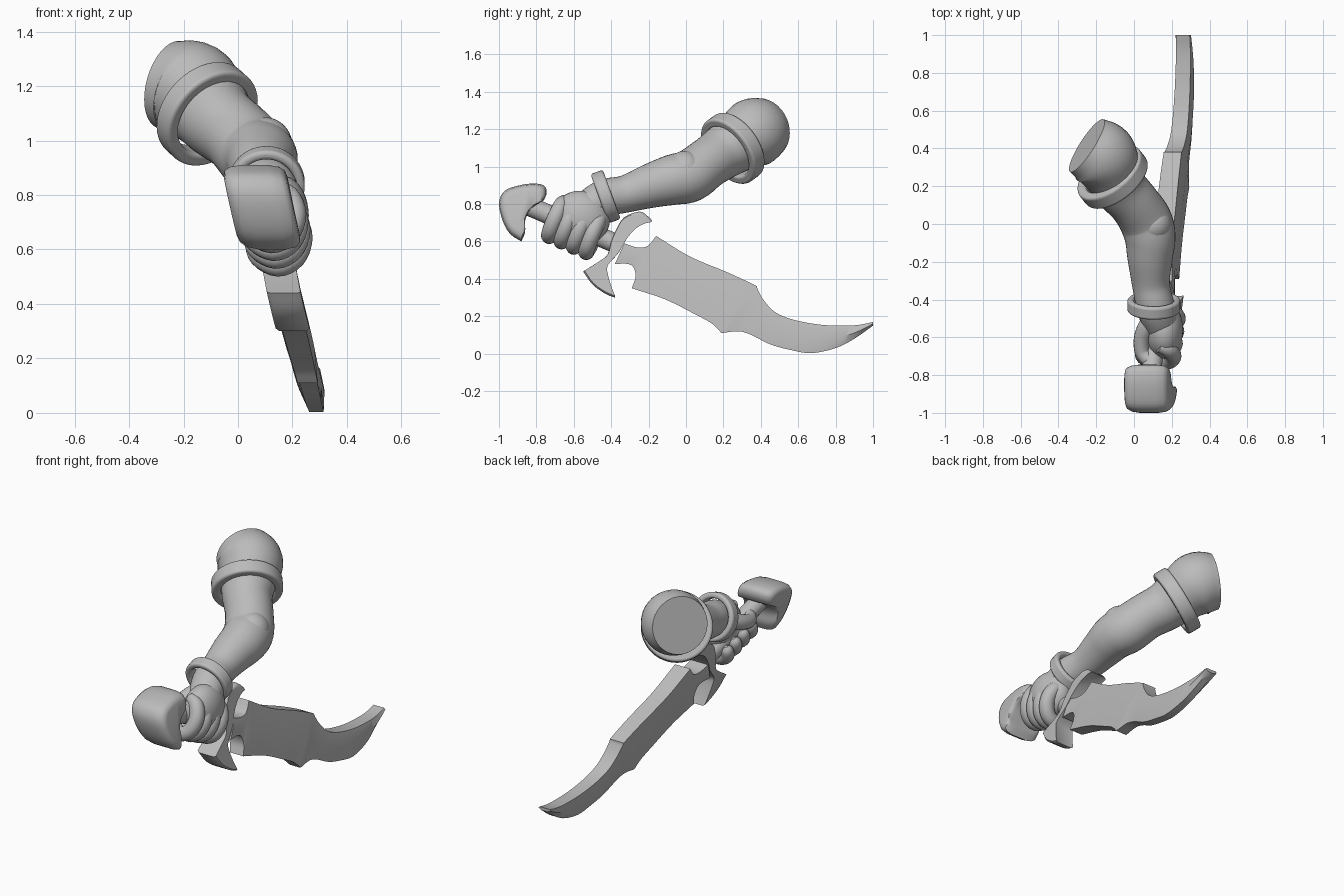
import bpy, bmesh
from math import sin, cos, pi, radians
from mathutils import Vector

cube = bpy.data.objects.get("Cube")
if cube:
    bpy.data.objects.remove(cube, do_unlink=True)

CM = 0.01
UP = Vector((0, 0, 1))

clay = bpy.data.materials.new("clay_grey")
clay.use_nodes = True
clay.diffuse_color = (0.5, 0.5, 0.5, 1)
clay.node_tree.nodes["Principled BSDF"].inputs["Base Color"].default_value = clay.diffuse_color


def finish(name, bm, bevel=0, angle=40):
    """Turn a bmesh into a shaded object, optionally with rounded edges."""
    bmesh.ops.recalc_face_normals(bm, faces=bm.faces)
    mesh = bpy.data.meshes.new(name)
    bm.to_mesh(mesh)
    bm.free()
    mesh.materials.append(clay)
    obj = bpy.data.objects.new(name, mesh)
    bpy.context.collection.objects.link(obj)
    bpy.ops.object.select_all(action='DESELECT')
    obj.select_set(True)
    bpy.context.view_layer.objects.active = obj
    bpy.ops.object.shade_smooth_by_angle(angle=radians(angle))
    if bevel:
        mod = obj.modifiers.new("rounding", 'BEVEL')
        mod.width = bevel
        mod.segments = 4
        mod.limit_method = 'ANGLE'
        mod.angle_limit = radians(40)
    return obj


def sword_point(y, z, off=0.0):
    """Point in the leaning plane of the sword."""
    return Vector((0.276 - 0.22 * z + 0.02 * y + off, y, z))


def smooth_path(points, steps):
    """Catmull-Rom curve through points of any dimension."""
    ext = [points[0] * 2 - points[1]] + points + [points[-1] * 2 - points[-2]]
    out = []
    for a, b, c, d in zip(ext, ext[1:], ext[2:], ext[3:]):
        for k in range(steps):
            t = k / steps
            out.append((b * 2 + (c - a) * t + (a * 2 - b * 5 + c * 4 - d) * t * t
                        + (b * 3 - a - c * 3 + d) * t ** 3) / 2)
    return out + [points[-1]]


def loft(bm, rings):
    """Skin closed rings of points and cap both ends."""
    rows = [[bm.verts.new(p) for p in ring] for ring in rings]
    n = len(rows[0])
    for a, b in zip(rows, rows[1:]):
        for i in range(n):
            j = (i + 1) % n
            bm.faces.new((a[i], a[j], b[j], b[i]))
    bm.faces.new(rows[0])
    bm.faces.new(rows[-1])


def tube(name, sections, ref=UP, steps=5, sides=24, bevel=0):
    """Round limb through sections of (x, y, z, radius)."""
    path = smooth_path([Vector(s) for s in sections], steps)
    rings = []
    for i, p in enumerate(path):
        ahead, behind = path[min(i + 1, len(path) - 1)], path[max(i - 1, 0)]
        tangent = (ahead - behind).to_3d().normalized()
        u = tangent.cross(ref).normalized()
        v = tangent.cross(u)
        rings.append([p.to_3d() + (u * cos(a) + v * sin(a)) * p.w
                      for a in (2 * pi * k / sides for k in range(sides))])
    bm = bmesh.new()
    loft(bm, rings)
    return finish(name, bm, bevel)


def slab(name, corners, layers):
    """Curved side profile stacked across the sword plane in (offset, scale) layers."""
    runs = []
    for run in corners:
        runs += smooth_path([Vector(p) * CM for p in run], 3)[:-1]
    centre = sum(runs, Vector((0, 0))) / len(runs)
    rings = []
    for off, scale in layers:
        pts = [centre + (p - centre) * scale for p in runs]
        rings.append([sword_point(p.x, p.y, off) for p in pts])
    bm = bmesh.new()
    loft(bm, rings)
    return finish(name, bm, angle=50)


def ellipsoid(name, centre, size, tilt=0.0):
    bm = bmesh.new()
    bmesh.ops.create_uvsphere(bm, u_segments=32, v_segments=20, radius=1)
    bmesh.ops.scale(bm, vec=size, verts=bm.verts)
    obj = finish(name, bm)
    obj.location = centre
    obj.rotation_euler.x = tilt
    return obj


def band(name, centre, axis, radius, width):
    """Hollow rounded ring worn on the arm."""
    profile = [(radius, -width / 2), (radius, width / 2),
               (radius * 0.75, width / 2), (radius * 0.75, -width / 2)]
    bm = bmesh.new()
    sides = 48
    rows = [[bm.verts.new((r * cos(a), r * sin(a), h)) for r, h in profile]
            for a in (2 * pi * k / sides for k in range(sides))]
    for i in range(sides):
        a, b = rows[i], rows[(i + 1) % sides]
        for k in range(4):
            m = (k + 1) % 4
            bm.faces.new((a[k], a[m], b[m], b[k]))
    obj = finish(name, bm, 0.014)
    obj.location = centre
    obj.rotation_euler = Vector(axis).to_track_quat('Z', 'Y').to_euler()
    return obj


def cm(rows):
    return [[value * CM for value in row] for row in rows]


# Arm from the wrist to the cut shoulder
tube("arm", cm([
    (15, -55, 76, 9), (11.5, -44, 83, 10), (9, -32, 85.5, 10), (8.5, -18, 90, 12),
    (8.5, -7, 93, 13.5), (6, 2, 95, 14), (0, 11, 101.5, 13.5), (-7, 19, 107, 14.2),
    (-12, 28, 113, 16), (-17, 36, 118, 18.5), (-25, 41.5, 120.5, 16.5)]),
    sides=36, bevel=0.02)
ellipsoid("elbow", (0.1, -0.005, 0.98), (0.1, 0.1, 0.105))
band("wrist_band", (0.105, -0.43, 0.84), (0, 0.94, 0.34), 0.14, 0.07)
band("upper_arm_band", (-0.113, 0.25, 1.098), (-0.54, 0.68, 0.49), 0.2, 0.085)

# Handle
grip_start, grip_end = sword_point(-0.85, 0.794), sword_point(-0.36, 0.582)
grip_axis = (grip_end - grip_start).normalized()
tube("handle", [(*grip_start, 0.052), (*grip_end, 0.052)], steps=1)

# Hand wrapped round the handle
ellipsoid("palm", (0.16, -0.56, 0.725), (0.1, 0.155, 0.145), radians(-22))
side = Vector((1, 0, 0))
side = (side - grip_axis * side.dot(grip_axis)).normalized()
over = grip_axis.cross(side)
if over.z < 0:
    over = -over
curl = [(85, 3), (45, 4.2), (0, 4.4), (-45, 4.4), (-90, 4.2), (-140, 4), (-175, 3.4), (-190, 1)]
for i in range(4):
    y = -0.69 + 0.066 * i
    centre = sword_point(y, 0.785 - 0.433 * (y + 0.83), 0.02)
    path = []
    for degrees, r in curl:
        a = radians(degrees)
        p = centre + side * cos(a) * 0.085 + over * sin(a) * 0.105
        path.append((*p, r * CM))
    tube(f"finger_{i + 1}", path, ref=grip_axis, steps=4, sides=16)
tube("thumb", cm([
    (13, -49, 80, 5), (8, -53, 79, 5), (4.5, -60, 76, 4.5),
    (4.5, -68, 74, 4), (9, -73, 75, 3.6), (12, -75, 75, 1)]), sides=16)

# Pommel: pillowed crescent
slab("pommel", [[
    (-88, 60), (-94, 64), (-98, 71), (-100, 80), (-98, 86), (-93, 89), (-83, 91),
    (-76, 90), (-74.5, 86), (-76, 82)],
    [(-76, 82), (-81, 79), (-84, 76), (-86, 71), (-86, 65), (-88, 60)]],
    [(-0.12, 0.7), (-0.113, 0.85), (-0.09, 0.95), (-0.05, 1),
     (0.05, 1), (0.09, 0.95), (0.108, 0.85), (0.112, 0.7)])

# Guard: double horned bar
slab("guard", [
    [(-55, 44), (-47, 49), (-42, 53), (-40, 60), (-37, 67), (-33, 73), (-25, 76),
     (-21, 74), (-18, 71)],
    [(-18, 71), (-22, 70), (-27, 67), (-32, 61), (-36, 54), (-42, 47),
     (-42, 42), (-40, 35), (-38, 30)],
    [(-38, 30), (-43, 32), (-50, 37), (-55, 44)]],
    [(-0.062, 0.96), (-0.05, 1), (0.05, 1), (0.062, 0.96)])

# Blade: matching points on the spine and the cutting edge, with a ridge between
spine = [(-33, 59), (-27, 57), (-22, 57), (-19, 59), (-16, 63), (2, 52), (21, 44),
         (32, 39), (38, 36), (38.5, 34), (42, 28), (48, 22), (58, 18), (72, 15.5),
         (85, 15), (93, 15.5), (100, 17)]
edge = [(-38, 48), (-31, 48), (-28, 46), (-27, 41), (-29, 35), (-11, 29), (5, 21),
        (14, 16), (19, 11), (28, 12), (35, 10), (45, 5), (56, 2), (67, 0.3),
        (80, 3), (90, 8), (100, 15)]
stations = [Vector((*s, *e)) * CM for s, e in zip(spine, edge)]
profile = []
for first, last in ((0, 4), (4, 8), (8, 16)):
    profile += smooth_path(stations[first:last + 1], 4)[:-1]
profile.append(stations[-1])
rings = []
for i, p in enumerate(profile):
    t = i / (len(profile) - 1)
    s, e = p.xy, p.zw
    m = s.lerp(e, 0.5)
    top, mid, low = 0.058 - 0.022 * t, 0.062 - 0.021 * t, 0.055 - 0.036 * t
    rings.append([sword_point(q.x, q.y, off) for q, off in (
        (s, top), (m, mid), (e, low), (e, -low), (m, -mid), (s, -top))])
blade = bmesh.new()
loft(blade, rings)
finish("blade", blade, angle=30)
